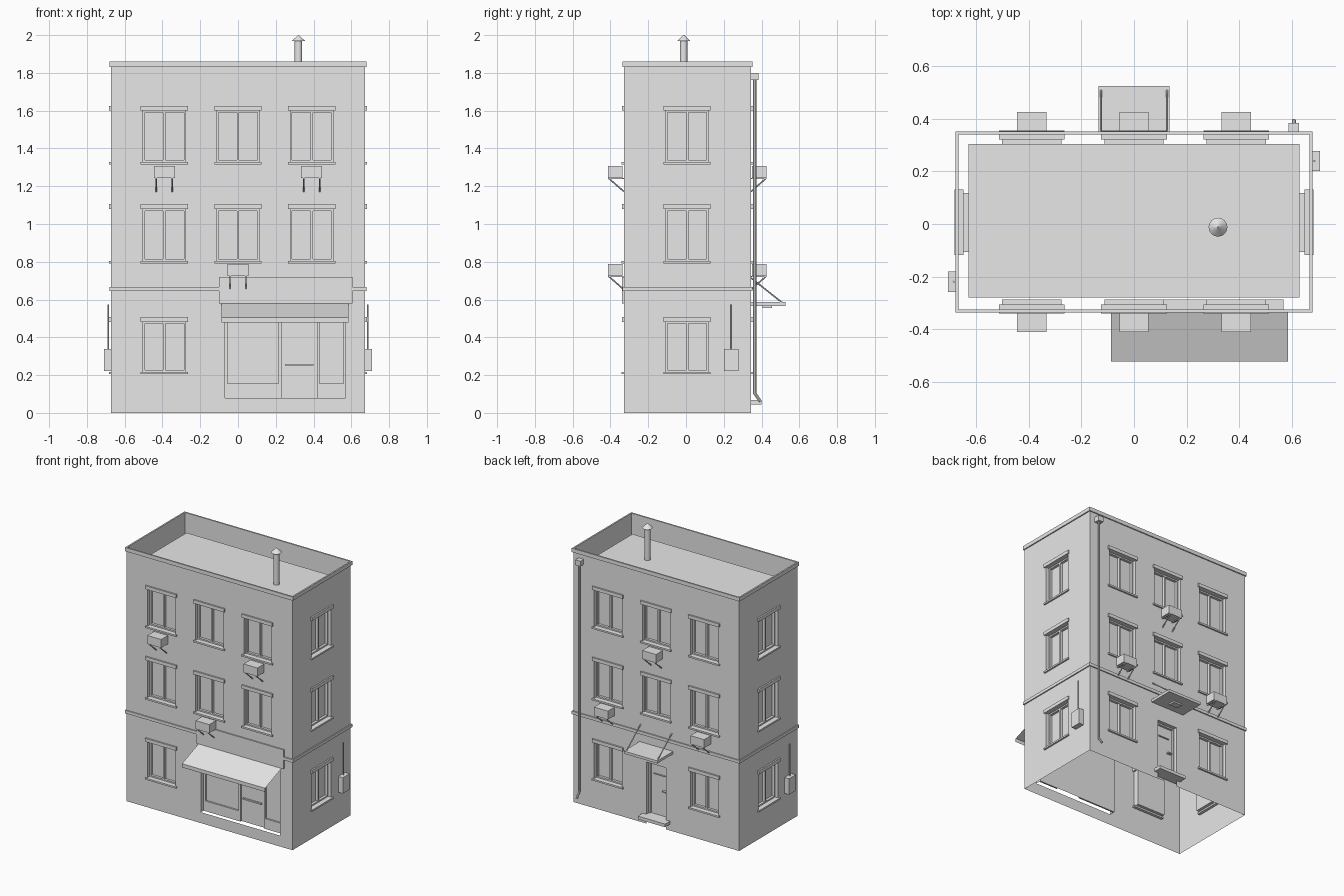
import bpy, bmesh, math
from mathutils import Vector, Matrix

if "Cube" in bpy.data.objects:
    bpy.data.objects.remove(bpy.data.objects["Cube"])

grey = bpy.data.materials.new("plaster_grey")
grey.diffuse_color = (0.8, 0.8, 0.8, 1)
grey.use_nodes = True
grey.node_tree.nodes["Principled BSDF"].inputs["Base Color"].default_value = grey.diffuse_color

XW, YF, YB, H = 0.672, -0.329, 0.344, 1.86
ROWS = [(0.217, 0.482), (0.804, 1.08), (1.328, 1.60)]
COLS = (-0.39, 0.0, 0.39)
HW = 0.113          # half width of a window opening
DEPTH = 0.042       # depth of the recesses


def pos(side, u, d, z):
    """Point on a wall: u along it, d outwards, z up."""
    return {"front": Vector((u, YF - d, z)), "back": Vector((u, YB + d, z)),
            "right": Vector((XW + d, u, z)), "left": Vector((-XW - d, u, z))}[side]


OUT = {"front": Vector((0, -1, 0)), "back": Vector((0, 1, 0)),
       "right": Vector((1, 0, 0)), "left": Vector((-1, 0, 0))}


def finish(name, bm, smooth=False):
    me = bpy.data.meshes.new(name)
    bm.to_mesh(me)
    bm.free()
    me.materials.append(grey)
    ob = bpy.data.objects.new(name, me)
    bpy.context.collection.objects.link(ob)
    if smooth:
        bpy.context.view_layer.objects.active = ob
        ob.select_set(True)
        bpy.ops.object.shade_smooth_by_angle(angle=math.radians(40))
        ob.select_set(False)


def sheet(bm, pts, facing):
    f = bm.faces.new([bm.verts.new(p) for p in pts])
    f.normal_update()
    if f.normal.dot(facing) < 0:
        f.normal_flip()


def box(bm, a, b):
    a, b = Vector(a), Vector(b)
    size = Vector([abs(q) for q in b - a])
    m = Matrix.Translation((a + b) / 2) @ Matrix.Diagonal((*size, 1))
    bmesh.ops.create_cube(bm, size=1, matrix=m)


def wbox(bm, side, u0, u1, d0, d1, z0, z1):
    box(bm, pos(side, u0, d0, z0), pos(side, u1, d1, z1))


def rod(bm, a, b, r, r2=None, n=8):
    a, b = Vector(a), Vector(b)
    v = b - a
    m = Matrix.Translation((a + b) / 2) @ v.to_track_quat('Z', 'Y').to_matrix().to_4x4()
    bmesh.ops.create_cone(bm, cap_ends=True, segments=n, radius1=r,
                          radius2=r if r2 is None else r2, depth=v.length, matrix=m)


def wall(side, u0, u1, holes):
    """Thin wall sheet with rectangular openings."""
    bm = bmesh.new()
    us = sorted({u0, u1, *[h[0] for h in holes], *[h[1] for h in holes]})
    zs = sorted({0, H, *[h[2] for h in holes], *[h[3] for h in holes]})
    for a, b in zip(us, us[1:]):
        for c, d in zip(zs, zs[1:]):
            u, z = (a + b) / 2, (c + d) / 2
            if not any(h[0] < u < h[1] and h[2] < z < h[3] for h in holes):
                sheet(bm, [pos(side, a, 0, c), pos(side, b, 0, c),
                           pos(side, b, 0, d), pos(side, a, 0, d)], OUT[side])
    bmesh.ops.remove_doubles(bm, verts=bm.verts, dist=1e-5)
    finish(side + "_wall", bm)


def recess(bm, side, u0, u1, z0, z1, bottom=True):
    """Reveal faces and back panel of an opening."""
    def q(*uz, face):
        sheet(bm, [pos(side, *p) for p in uz], face)
    k = -DEPTH
    along = pos(side, 1, 0, 0) - pos(side, 0, 0, 0)
    for u, s in ((u0, 1), (u1, -1)):
        q((u, 0, z0), (u, k, z0), (u, k, z1), (u, 0, z1), face=along * s)
    for z, s in ((z0, 1), (z1, -1)):
        if s < 0 or bottom:
            q((u0, 0, z), (u1, 0, z), (u1, k, z), (u0, k, z), face=Vector((0, 0, s)))
    q((u0, k, z0), (u1, k, z0), (u1, k, z1), (u0, k, z1), face=OUT[side])


def window(bm, side, c, z0, z1):
    recess(bm, side, c - HW, c + HW, z0, z1)
    t, d0, d1 = 0.010, -DEPTH, -0.024
    for u in (c - HW, c + HW - t):
        wbox(bm, side, u, u + t, d0, d1, z0, z1)
    wbox(bm, side, c - 0.006, c + 0.006, d0, d1, z0, z1)
    for z in (z0, z1 - t):
        wbox(bm, side, c - HW, c + HW, d0, d1, z, z + t)
    wbox(bm, side, c - 0.125, c + 0.125, -0.02, 0.012, z0 - 0.012, z0)   # sill
    wbox(bm, side, c - 0.125, c + 0.125, -0.022, 0.011, z1, z1 + 0.025)  # lintel


SHOP = (-0.07, 0.57, 0.08, 0.565)
DOOR = (-0.08, 0.08, 0.06, 0.45)
spots = {"front": [(c, r) for r in (0, 1, 2) for c in COLS if r or c < -0.1],
         "back": [(c, r) for r in (0, 1, 2) for c in COLS if r or c],
         "right": [(0.006, r) for r in (0, 1, 2)],
         "left": [(0.006, r) for r in (0, 1, 2)]}
extra = {"front": [SHOP], "back": [(-0.08, 0.08, 0, 0.45)]}

# Walls and windows
for side, places in spots.items():
    holes = [(c - HW, c + HW, *ROWS[r]) for c, r in places] + extra.get(side, [])
    span = (-XW, XW) if side in ("front", "back") else (YF, YB)
    wall(side, *span, holes)
    bm = bmesh.new()
    for c, r in places:
        window(bm, side, c, *ROWS[r])
    finish(side + "_windows", bm)

# Coping around the parapet and storey band (interrupted at the sign board)
bm = bmesh.new()
for z0, z1, d in ((1.832, H, 0.008), (0.645, 0.667, 0.008)):
    k = -0.003 if z0 > 1 else 0
    for side in ("left", "right"):
        wbox(bm, side, YF - d, YB + d, k, d, z0, z1)
    wbox(bm, "back", -XW, XW, k, d, z0, z1)
    for a, b in ([(-XW, XW)] if z0 > 1 else [(-XW, -0.1), (0.606, XW)]):
        wbox(bm, "front", a, b, k, d, z0, z1)
finish("coping_and_band", bm)

# Flat roof, set in from the walls
bm = bmesh.new()
sheet(bm, [(x, y, 1.735) for x, y in ((-0.63, -0.28), (0.63, -0.28), (0.63, 0.305), (-0.63, 0.305))],
      Vector((0, 0, 1)))
finish("roof", bm)

# Chimney pipe with conical cap
bm = bmesh.new()
rod(bm, (0.32, -0.012, 1.735), (0.32, -0.012, 1.97), 0.02, n=16)
rod(bm, (0.32, -0.012, 1.968), (0.32, -0.012, 2.0), 0.036, 0.002, n=16)
finish("chimney", bm, smooth=True)

# Shop front: recess, posts, base panels, door and handle
bm = bmesh.new()
recess(bm, "front", *SHOP, bottom=False)
k = -DEPTH
for u0, u1, z0, z1 in ((-0.07, -0.055, 0.08, 0.565), (0.215, 0.23, 0.08, 0.565),
                       (0.42, 0.432, 0.08, 0.565), (0.558, 0.57, 0.08, 0.565),
                       (-0.055, 0.215, 0.08, 0.155), (0.432, 0.558, 0.08, 0.155),
                       (-0.055, 0.558, 0.55, 0.565)):
    wbox(bm, "front", u0, u1, k, k + 0.012, z0, z1)
wbox(bm, "front", 0.25, 0.40, k + 0.008, k + 0.018, 0.25, 0.26)
finish("shop_front", bm)

# Sign board and awning sheet with valance
bm = bmesh.new()
wbox(bm, "front", -0.1, 0.606, 0, 0.009, 0.58, 0.72)
finish("sign_board", bm)
bm = bmesh.new()
a, b = -0.087, 0.586
for (y0, z0), (y1, z1) in (((YF, 0.58), (-0.523, 0.505)), ((-0.523, 0.505), (-0.523, 0.478))):
    sheet(bm, [(a, y0, z0), (b, y0, z0), (b, y1, z1), (a, y1, z1)], Vector((0, -1, 1)))
bmesh.ops.remove_doubles(bm, verts=bm.verts, dist=1e-5)
finish("awning", bm)

# Back door, step and canopy
bm = bmesh.new()
recess(bm, "back", *DOOR)
for u0, u1, z0, z1 in ((-0.08, -0.07, 0.06, 0.45), (0.07, 0.08, 0.06, 0.45), (-0.07, 0.07, 0.44, 0.45)):
    wbox(bm, "back", u0, u1, k, k + 0.015, z0, z1)
wbox(bm, "back", -0.045, 0.045, k, k + 0.008, 0.36, 0.366)
wbox(bm, "back", -0.06, -0.03, k, k + 0.02, 0.25, 0.258)
finish("back_door", bm)
bm = bmesh.new()
wbox(bm, "back", -0.11, 0.11, -0.04, 0.056, 0.045, 0.068)
finish("door_step", bm)
bm = bmesh.new()
wbox(bm, "back", -0.136, 0.136, 0, 0.182, 0.567, 0.586)
wbox(bm, "back", -0.035, 0.035, 0.06, 0.11, 0.556, 0.567)
for u in (-0.126, 0.126):
    rod(bm, pos("back", u, 0, 0.715), pos("back", u, 0.165, 0.584), 0.004)
finish("back_canopy", bm)

# Air conditioners on brackets
bm = bmesh.new()
for side, c, r in (("front", -0.39, 2), ("front", 0.39, 2), ("front", 0, 1),
                   ("back", 0, 2), ("back", -0.39, 1), ("back", 0.39, 1)):
    z = 1.244 if r == 2 else 0.725
    wbox(bm, side, c - 0.056, c + 0.056, 0.006, 0.083, z, z + 0.062)
    for s in (-0.042, 0.042):
        wbox(bm, side, c + s - 0.004, c + s + 0.004, 0, 0.083, z - 0.005, z)
        rod(bm, pos(side, c + s, 0, z - 0.072), pos(side, c + s, 0.08, z - 0.002), 0.004, n=6)
finish("air_conditioners", bm)

# Meter boxes with conduits on both side walls
bm = bmesh.new()
for side, u in (("right", 0.24), ("left", -0.22)):
    wbox(bm, side, u - 0.039, u + 0.039, 0, 0.037, 0.222, 0.338)
    rod(bm, pos(side, u, 0.015, 0.33), pos(side, u, 0.015, 0.573), 0.004)
finish("meter_boxes", bm)

# Drainpipe with hopper and slanted outlet
bm = bmesh.new()
wbox(bm, "back", 0.588, 0.629, 0, 0.04, 1.762, 1.8)
rod(bm, pos("back", 0.609, 0.02, 0.1), pos("back", 0.609, 0.02, 1.77), 0.008)
rod(bm, pos("back", 0.609, 0.02, 0.104), pos("back", 0.609, 0.05, 0.06), 0.008)
finish("drainpipe", bm, smooth=True)
